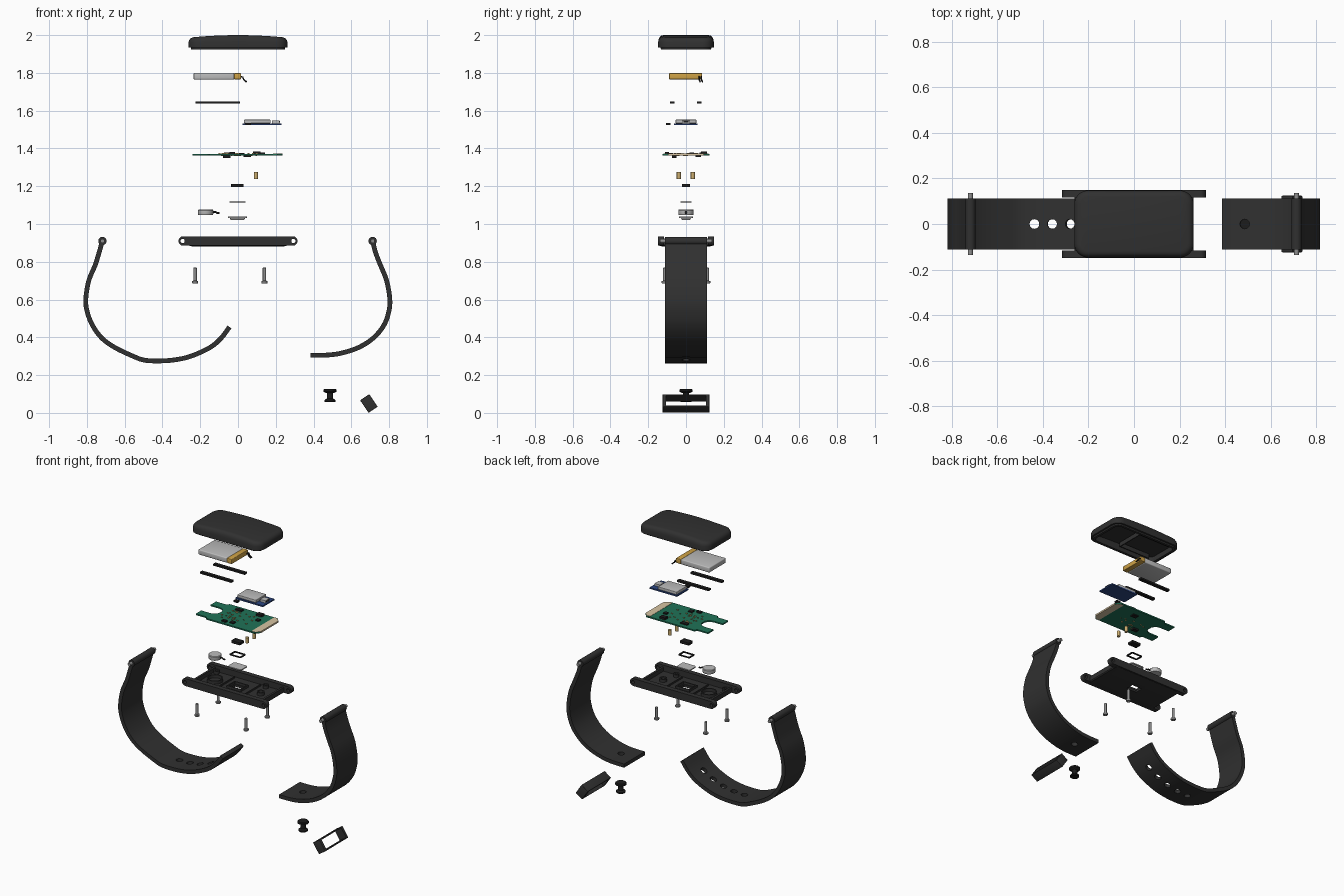
import bpy, bmesh, math, random
from mathutils import Vector, Matrix

if "Cube" in bpy.data.objects:
    bpy.data.objects.remove(bpy.data.objects["Cube"], do_unlink=True)
random.seed(4)
made = []


def material(name, r, g, b):
    m = bpy.data.materials.new(name)
    m.use_nodes = True
    m.diffuse_color = (r, g, b, 1)
    m.node_tree.nodes["Principled BSDF"].inputs["Base Color"].default_value = (r, g, b, 1)
    return m


CASE = material("case_black", .03, .03, .03)
DARK = material("foam_black", .012, .012, .012)
SILVER = material("silver_grey", .5, .5, .5)
STEEL = material("steel_grey", .27, .27, .27)
AMBER = material("amber_tape", .62, .36, .06)
GREEN = material("board_green", .014, .17, .095)
BLUE = material("board_blue", .025, .06, .22)
BEIGE = material("antenna_beige", .68, .55, .36)
BRASS = material("brass", .6, .42, .16)


def finish(bm, name, mat):
    bmesh.ops.remove_doubles(bm, verts=bm.verts, dist=1e-5)
    bmesh.ops.recalc_face_normals(bm, faces=bm.faces)
    me = bpy.data.meshes.new(name)
    bm.to_mesh(me)
    bm.free()
    ob = bpy.data.objects.new(name, me)
    me.materials.append(mat)
    bpy.context.collection.objects.link(ob)
    made.append(ob)
    return ob


def boxes(name, mat, *spans, bevel=0):
    """Boxes given as (x0, x1, y0, y1, z0, z1)."""
    bm = bmesh.new()
    for x0, x1, y0, y1, z0, z1 in spans:
        mid = Matrix.Translation(((x0 + x1) / 2, (y0 + y1) / 2, (z0 + z1) / 2))
        bmesh.ops.create_cube(bm, size=1, matrix=mid @ Matrix.Diagonal((x1 - x0, y1 - y0, z1 - z0, 1)))
    if bevel:
        bmesh.ops.bevel(bm, geom=bm.edges[:], offset=bevel, segments=3, profile=.5, affect='EDGES')
    return finish(bm, name, mat)


def lathe(name, mat, profile, loc, axis=(0, 0, 1), n=28):
    """Revolve (radius, height) points about an axis through loc."""
    turn = Vector((0, 0, 1)).rotation_difference(Vector(axis)).to_matrix()
    bm = bmesh.new()
    rings = [[bm.verts.new(turn @ Vector((r * math.cos(k * math.tau / n), r * math.sin(k * math.tau / n), h))
                           + Vector(loc)) for k in range(n)] for r, h in profile]
    for a, b in zip(rings, rings[1:]):
        for k in range(n):
            bm.faces.new((a[k], a[k - 1], b[k - 1], b[k]))
    return finish(bm, name, mat)


def rod(name, mat, r, length, loc, axis=(0, 0, 1), n=24):
    h = length / 2
    return lathe(name, mat, [(0, -h), (r, -h), (r, h), (0, h)], loc, axis, n)


def prism(name, mat, outline, depth, place):
    """Extrude a 2D outline; place maps (u, v, w) to a point."""
    bm = bmesh.new()
    a = [bm.verts.new(place(u, v, depth[0])) for u, v in outline]
    b = [bm.verts.new(place(u, v, depth[1])) for u, v in outline]
    bm.faces.new(a)
    bm.faces.new(b)
    for i in range(len(a)):
        bm.faces.new((a[i - 1], a[i], b[i], b[i - 1]))
    return finish(bm, name, mat)


def loft(name, mat, hx, hy, rad, rings, centre=(0, 0), closed=False):
    """Stack rounded rectangles given as (z, inset, arch)."""
    bm, loops = bmesh.new(), []
    for z, inset, arch in rings:
        ax, ay, r = hx - inset, hy - inset, max(rad - inset, .004)
        corner = [(ax - r + r * math.cos(t), ay - r + r * math.sin(t))
                  for t in (k * math.pi / 16 for k in range(9))]
        side = corner + [((ax - r) * s / 5, ay) for s in (4, 3, 2, 1, 0, -1, -2, -3, -4)]
        side += [(-x, y) for x, y in reversed(corner)]
        loop = side + [(x, -y) for x, y in reversed(side)]
        loops.append([bm.verts.new((x + centre[0], y + centre[1], z + arch * (1 - (x / hx) ** 2)))
                      for x, y in loop])
    n = len(loops[0])
    for a, b in zip(loops, loops[1:] + ([loops[0]] if closed else [])):
        for k in range(n):
            bm.faces.new((a[k - 1], a[k], b[k], b[k - 1]))
    if not closed:
        for lp in (loops[0], loops[-1]):
            for k in range(n // 2 - 1):
                bm.faces.new((lp[k], lp[k + 1], lp[n - 2 - k], lp[n - 1 - k]))
    return finish(bm, name, mat)


def cut(ob, cutters):
    for c in cutters:
        c.hide_render = True
        mod = ob.modifiers.new("cut", 'BOOLEAN')
        mod.operation, mod.solver, mod.object = 'DIFFERENCE', 'EXACT', c
        bpy.context.view_layer.objects.active = ob
        bpy.ops.object.modifier_apply(modifier=mod.name)
        made.remove(c)
        bpy.data.objects.remove(c, do_unlink=True)


def wire(name, mat, points, r):
    cu = bpy.data.curves.new(name, 'CURVE')
    cu.dimensions, cu.bevel_depth, cu.bevel_resolution = '3D', r, 2
    sp = cu.splines.new('POLY')
    sp.points.add(len(points) - 1)
    for p, co in zip(sp.points, points):
        p.co = (*co, 1)
    cu.materials.append(mat)
    bpy.context.collection.objects.link(bpy.data.objects.new(name, cu))


# Top cover: hollow arched shell with lip, ribs and posts
loft("top_cover", CASE, .262, .147, .06,
     [(1.965, .022, .015), (1.925, .03, 0), (1.925, .014, 0), (1.934, .012, 0), (1.934, 0, 0),
      (1.962, 0, .004), (1.972, .003, .008), (1.98, .009, .012), (1.984, .018, .014), (1.986, .028, .014)])
boxes("cover_ribs", CASE, (-.2, .03, .092, .098, 1.94, 1.97), (-.2, .03, -.098, -.092, 1.94, 1.97),
      (.03, .036, -.1, .1, 1.94, 1.97))

# Battery, end tape and leads
boxes("battery_cell", SILVER, (-.235, -.02, -.09, .086, 1.765, 1.8), bevel=.006)
boxes("battery_end", AMBER, (-.021, .016, -.09, .086, 1.766, 1.799), bevel=.004)
for y in (.07, .082):
    wire("battery_lead", DARK, [(.012, y, 1.78), (.025, y, 1.778), (.03, y, 1.765), (.045, y + .005, 1.752)], .004)

# Foam strips
boxes("foam_strips", DARK, *[(-.225, .01, y - .012, y + .012, 1.637, 1.649) for y in (-.073, .069)])

# Radio module
boxes("module_board", BLUE, (.025, .23, -.063, .06, 1.524, 1.533))
boxes("module_shield", SILVER, (.032, .172, -.055, .055, 1.533, 1.552), bevel=.003)
boxes("module_port", SILVER, (.18, .22, -.022, .022, 1.533, 1.548))
boxes("module_port_slot", DARK, (.2195, .2215, -.014, .014, 1.537, 1.544))
boxes("module_plug", DARK, (.04, .07, -.105, -.083, 1.524, 1.535))

# Main board with a round ended slot
half = [(.235, .095), (.21, .125), (-.15, .125), (-.16, .108), (-.24, .108), (-.24, .05), (-.175, .05)]
half += [(-.175 + .05 * math.sin(t), .05 * math.cos(t)) for t in (.4, .8, 1.2)]
outline = half + [(x, -y) for x, y in reversed(half)]
prism("main_board", GREEN, outline, (1.362, 1.371), lambda u, v, w: (u, v, w))
prism("antenna_plate", BEIGE, [(.236, .093), (.212, .119), (.185, .119), (.185, -.119), (.212, -.119), (.236, -.093)],
      (1.3615, 1.3725), lambda u, v, w: (u, v, w))
chips = [(.1, .095, .04, .03, .014), (-.03, -.1, .03, .02, .01), (-.05, .085, .05, .025, .008),
         (.13, .03, .025, .025, .008), (.02, -.085, .03, .03, .006)]
boxes("board_chips", DARK, *[(x - w / 2, x + w / 2, y - d / 2, y + d / 2, 1.371, 1.371 + h) for x, y, w, d, h in chips],
      (-.08, -.04, -.075, -.05, 1.35, 1.362), (.03, .07, .05, .08, 1.355, 1.362))
pads = []
for i in range(44):
    x, y = random.uniform(-.1, .1), random.uniform(-.07, .065)
    s = random.choice((.004, .006))
    pads.append((x - s, x + s, y - s / 2, y + s / 2) + ((1.371, 1.375) if i % 3 else (1.359, 1.362)))
boxes("board_pads", BRASS, *pads)

# Spring contacts
for y in (-.038, .036):
    rod("contact_pin", BRASS, .011, .037, (.095, y, 1.257), n=16)

# Sensor, gasket and lens
boxes("sensor", DARK, (-.036, .03, -.022, .022, 1.195, 1.213), bevel=.002)
loft("sensor_gasket", DARK, .043, .03, .008, [(1.114, 0, 0), (1.12, 0, 0), (1.12, .01, 0), (1.114, .01, 0)],
     (-.003, 0), True)
loft("sensor_lens", SILVER, .05, .036, .012, [(1.04, 0, 0), (1.033, 0, 0), (1.033, .008, 0), (1.02, .016, 0)],
     (-.003, 0))

# Vibration motor
lathe("motor", SILVER, [(0, 1.048), (.039, 1.048), (.041, 1.052), (.041, 1.072), (.038, 1.076), (0, 1.076)], (-.172, 0, 0))
wire("motor_lead", DARK, [(-.135, 0, 1.062), (-.12, 0, 1.064), (-.11, 0, 1.058), (-.097, 0, 1.058)], .005)

# Bottom case: tray, side rails with lugs, motor seat, bosses
tray = loft("bottom_case", CASE, .262, .146, .03, [(.895, .014, 0), (.922, .014, 0), (.922, 0, 0), (.89, 0, 0),
                                                   (.884, .006, 0), (.88, .03, 0)])
screws = [(x, y) for x in (-.227, .14) for y in (-.113, .113)]
cut(tray, [boxes("lens_cutter", CASE, (-.04, .035, -.027, .027, .85, .95))])
ends = [-math.pi / 2 + k * math.pi / 12 for k in range(13)]
capsule = [(.29 + .025 * math.cos(t), .91 + .025 * math.sin(t)) for t in ends]
capsule += [(-x, z) for x, z in reversed(capsule)]
for s in (-1, 1):
    rail = prism("side_rail", CASE, capsule, (s * .116, s * .149), lambda u, v, w: (u, w, v))
    cut(rail, [rod("lug_cutter", CASE, .011, .1, (x, s * .13, .91), (0, 1, 0)) for x in (-.293, .293)])


def tube(name, r, x, y):
    lathe(name, CASE, [(r, .89), (r, .915), (r - .008, .915), (r - .008, .89), (r, .89)], (x, y, 0))


tube("motor_seat", .05, -.172, 0)
tube("round_seat", .024, .17, 0)
for x, y in screws:
    tube("screw_boss", .018, x, y * .85)
boxes("tray_ribs", CASE, (-.1, -.094, -.1, .1, .89, .905), (.095, .101, -.1, .1, .89, .905),
      (-.055, -.047, -.036, .036, .89, .91), (.042, .05, -.036, .036, .89, .91),
      (-.055, .05, .034, .042, .89, .91), (-.055, .05, -.042, -.034, .89, .91))

# Screws, heads down
for x, y in screws:
    lathe("screw", STEEL, [(0, .692), (.007, .692), (.007, .685), (.014, .685), (.016, .688), (.016, .697),
                           (.009, .7), (.009, .768), (0, .77)], (x, y, 0), n=20)


# Straps: smooth sweep, knuckle, pin and holes
def smooth_path(pts, steps=4):
    pts = [Vector(p) for p in pts]
    ext = [2 * pts[0] - pts[1]] + pts + [2 * pts[-1] - pts[-2]]
    out = []
    for a, b, c, d in zip(ext, ext[1:], ext[2:], ext[3:]):
        for t in (k / steps for k in range(steps)):
            out.append(b + t * (c - a) / 2 + t * t * (a - 2.5 * b + 2 * c - d / 2)
                       + t ** 3 * (1.5 * b - 1.5 * c + (d - a) / 2))
    return out + [pts[-1]]


def strap(name, pts, holes):
    path, left, right, cutters = smooth_path(pts), [], [], []
    for i, p in enumerate(path):
        t = (path[min(i + 1, len(path) - 1)] - path[max(i - 1, 0)]).normalized()
        nrm = Vector((-t.y, t.x))
        left.append(p + nrm * .0125)
        right.append(p - nrm * .0125)
    band = prism(name, CASE, left + right[::-1], (-.111, .111), lambda u, v, w: (u, w, v))
    for hx in holes:
        i = min((k for k in range(len(path)) if path[k].y < .5), key=lambda k: abs(path[k].x - hx))
        d = left[i] - right[i]
        cutters.append(rod("hole_cutter", CASE, .021, .08, (hx, 0, path[i].y), (d.x, 0, d.y)))
    cut(band, cutters)
    x, z = pts[0]
    rod(name + "_knuckle", CASE, .022, .224, (x, 0, z), (0, 1, 0))
    rod(name + "_pin", STEEL, .011, .274, (x, 0, z), (0, 1, 0))


strap("hole_strap", [(-.718, .91), (-.735, .85), (-.757, .78), (-.79, .7), (-.806, .6), (-.797, .53), (-.768, .46),
                     (-.72, .395), (-.65, .345), (-.56, .302), (-.5, .28), (-.43, .275), (-.34, .28), (-.25, .3),
                     (-.15, .345), (-.09, .395), (-.045, .455)], (-.437, -.358, -.278, -.2, -.125))
strap("stud_strap", [(.713, .91), (.728, .85), (.755, .78), (.787, .7), (.804, .6), (.797, .53), (.77, .46),
                     (.715, .395), (.64, .347), (.55, .317), (.47, .306), (.385, .305)], (.487,))

# Fastening stud
lathe("strap_stud", DARK, [(0, .057), (.026, .057), (.029, .06), (.029, .068), (.017, .076), (.017, .104),
                           (.035, .112), (.035, .121), (.03, .126), (0, .126)], (.487, 0, 0))

# Keeper loop, tilted
loop = boxes("keeper_loop", CASE, (-.029, .029, -.124, .124, -.04, .04), bevel=.003)
cut(loop, [boxes("keeper_cutter", CASE, (-.1, .1, -.105, .105, -.033, .033))])
loop.rotation_euler = (0, -math.radians(34), 0)
loop.location = (.693, 0, .0495)

# Smooth round surfaces, keep edges crisp
bpy.ops.object.select_all(action='DESELECT')
for ob in made:
    ob.select_set(True)
bpy.context.view_layer.objects.active = made[0]
bpy.ops.object.shade_smooth_by_angle(angle=math.radians(35))
